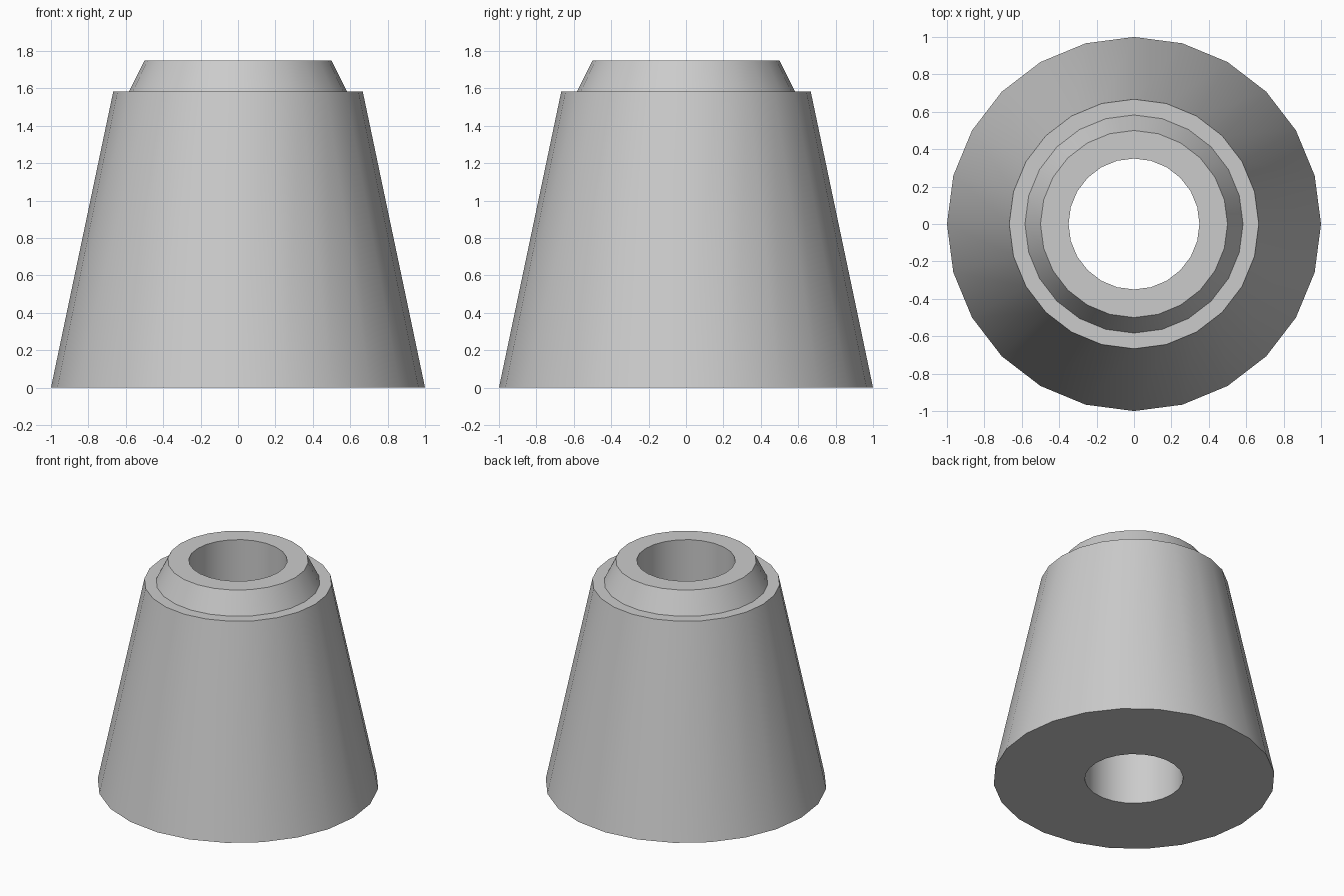
import bpy
import bmesh
import math
from mathutils import Matrix

SIDES = 24

cube = bpy.data.objects.get("Cube")
if cube:
    bpy.data.objects.remove(cube, do_unlink=True)

# Plain grey material
grey = bpy.data.materials.new("light_grey")
grey.use_nodes = True
colour = (0.6, 0.6, 0.6, 1.0)
grey.diffuse_color = colour
grey.node_tree.nodes["Principled BSDF"].inputs["Base Color"].default_value = colour


def lathe(name, profile):
    """Revolve a closed (radius, height) profile around the z axis."""
    bm = bmesh.new()
    verts = [bm.verts.new((r, 0, z)) for r, z in profile]
    edges = [bm.edges.new((verts[i - 1], verts[i])) for i in range(len(verts))]
    bmesh.ops.spin(bm, geom=verts + edges, cent=(0, 0, 0), axis=(0, 0, 1),
                   angle=math.tau, steps=SIDES, use_merge=True)
    bmesh.ops.remove_doubles(bm, verts=bm.verts, dist=0.0001)
    bmesh.ops.recalc_face_normals(bm, faces=bm.faces)
    mesh = bpy.data.meshes.new(name)
    bm.to_mesh(mesh)
    bm.free()
    mesh.materials.append(grey)
    obj = bpy.data.objects.new(name, mesh)
    bpy.context.collection.objects.link(obj)
    bpy.ops.object.select_all(action="DESELECT")
    obj.select_set(True)
    bpy.context.view_layer.objects.active = obj
    bpy.ops.object.shade_smooth_by_angle(angle=math.radians(20))
    return obj


# Tapered body with a flat shoulder, a chamfered collar and a straight bore
lathe("tapered_bushing", [
    (0.35, 0), (1, 0),
    (0.667, 1.583), (0.583, 1.583),
    (0.5, 1.75), (0.35, 1.75),
])
